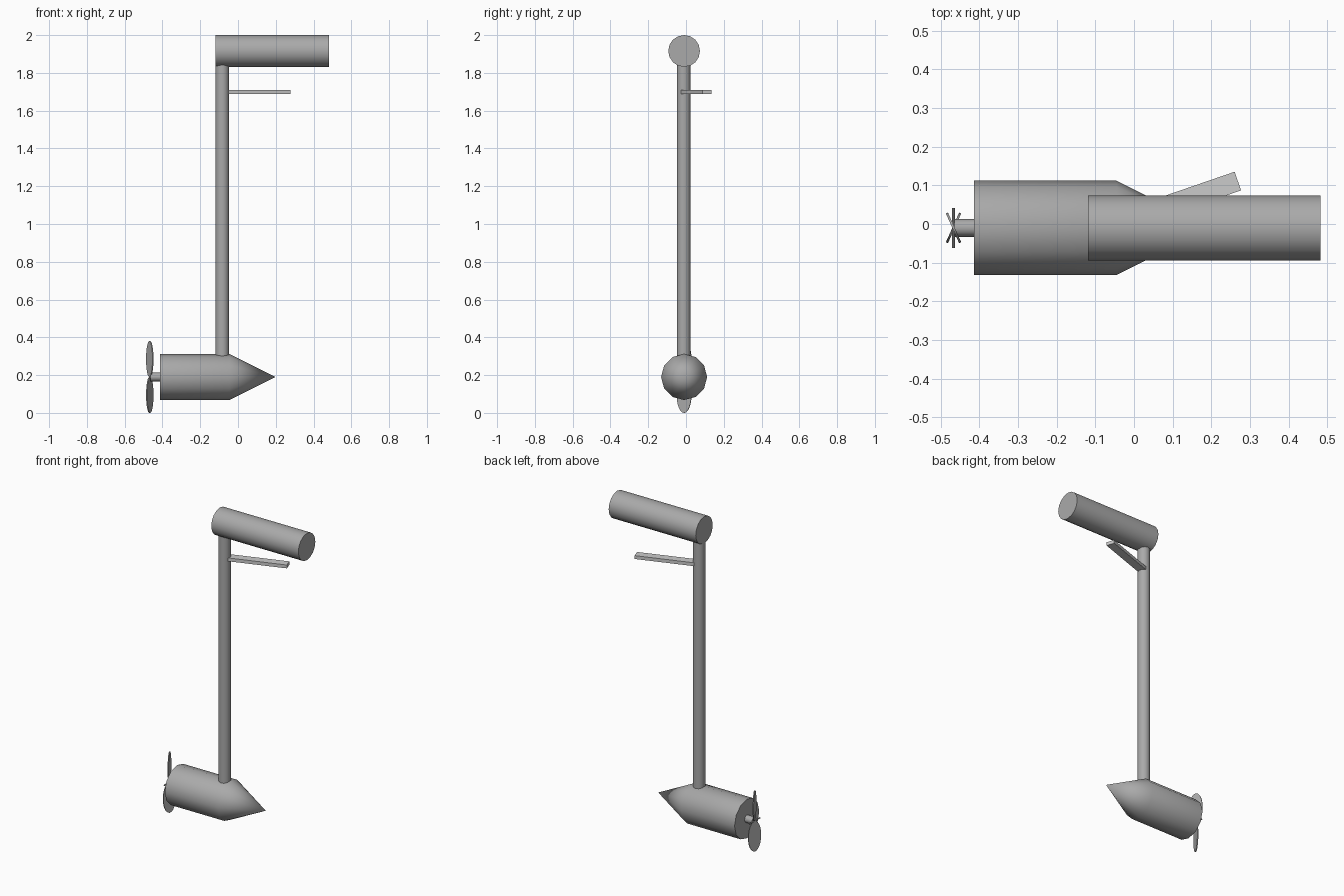
import bpy, bmesh
from math import sin, cos, pi, radians
from mathutils import Matrix

if "Cube" in bpy.data.objects:
    bpy.data.objects.remove(bpy.data.objects["Cube"])

Y = -0.01   # common centre plane

dark = bpy.data.materials.new("dark_grey")
dark.diffuse_color = (0.4, 0.4, 0.4, 1)
dark.use_nodes = True
dark.node_tree.nodes["Principled BSDF"].inputs["Base Color"].default_value = dark.diffuse_color


def finish(name, bm, smooth=True, mat=dark):
    bmesh.ops.recalc_face_normals(bm, faces=bm.faces)
    me = bpy.data.meshes.new(name)
    bm.to_mesh(me)
    bm.free()
    if mat:
        me.materials.append(mat)
    ob = bpy.data.objects.new(name, me)
    bpy.context.collection.objects.link(ob)
    if smooth:
        bpy.ops.object.select_all(action='DESELECT')
        bpy.context.view_layer.objects.active = ob
        ob.select_set(True)
        bpy.ops.object.shade_smooth_by_angle(angle=radians(35))
    return ob


def lathe(name, profile, sides, matrix):
    """Capped solid of revolution about local z; profile = (z, radius)."""
    bm = bmesh.new()
    rings = []
    for z, r in profile:
        if r == 0:
            rings.append([bm.verts.new((0, 0, z))])
        else:
            rings.append([bm.verts.new((r * cos(2 * pi * i / sides),
                                        r * sin(2 * pi * i / sides), z))
                          for i in range(sides)])
    for a, b in zip(rings, rings[1:]):
        for i in range(sides):
            j = (i + 1) % sides
            if len(b) == 1:
                bm.faces.new((a[i], a[j], b[0]))
            else:
                bm.faces.new((a[i], a[j], b[j], b[i]))
    for ring in (rings[0], rings[-1]):
        if len(ring) > 1:
            bm.faces.new(ring)
    bm.transform(matrix)
    return finish(name, bm)


def along_x(z):
    return Matrix.Translation((0, Y, z)) @ Matrix.Rotation(pi / 2, 4, 'Y')


# Lower motor pod with pointed nose, and its drive shaft
lathe("motor_pod", [(-0.414, 0.122), (-0.045, 0.122), (0.199, 0)], 12, along_x(0.19))
lathe("drive_shaft", [(-0.464, 0.023), (-0.41, 0.023)], 12, along_x(0.19))

# Upright pole and top housing
lathe("pole", [(0.29, 0.036), (1.86, 0.036)], 12, Matrix.Translation((-0.083, Y - 0.002, 0)))
lathe("top_housing", [(-0.119, 0.084), (0.483, 0.084)], 16, along_x(1.916))

# Two elliptical propeller blades with opposite pitch, pinned across the shaft
for name, z, pitch in (("upper_blade", 0.285, 24), ("lower_blade", 0.095, -24)):
    m = (Matrix.Translation((-0.467, Y, z))
         @ Matrix.Rotation(radians(pitch), 4, 'Z')
         @ Matrix.Diagonal((1, 0.042, 0.095, 1))
         @ Matrix.Rotation(pi / 2, 4, 'Y'))
    lathe(name, [(-0.003, 1), (0.003, 1)], 24, m)
lathe("propeller_pin", [(-0.052, 0.004), (0.052, 0.004)], 8,
      Matrix.Translation((-0.467, Y, 0.19)) @ Matrix.Rotation(pi / 2, 4, 'X'))

# Flat tiller handle, swung out from the pole
bm = bmesh.new()
bmesh.ops.create_cube(bm, size=1)
bm.transform(Matrix.Translation((-0.083, Y, 1.699))
             @ Matrix.Rotation(radians(19), 4, 'Z')
             @ Matrix.Translation((0.186, 0, 0))
             @ Matrix.Diagonal((0.372, 0.051, 0.021, 1)))
finish("tiller_handle", bm, smooth=False, mat=None)
